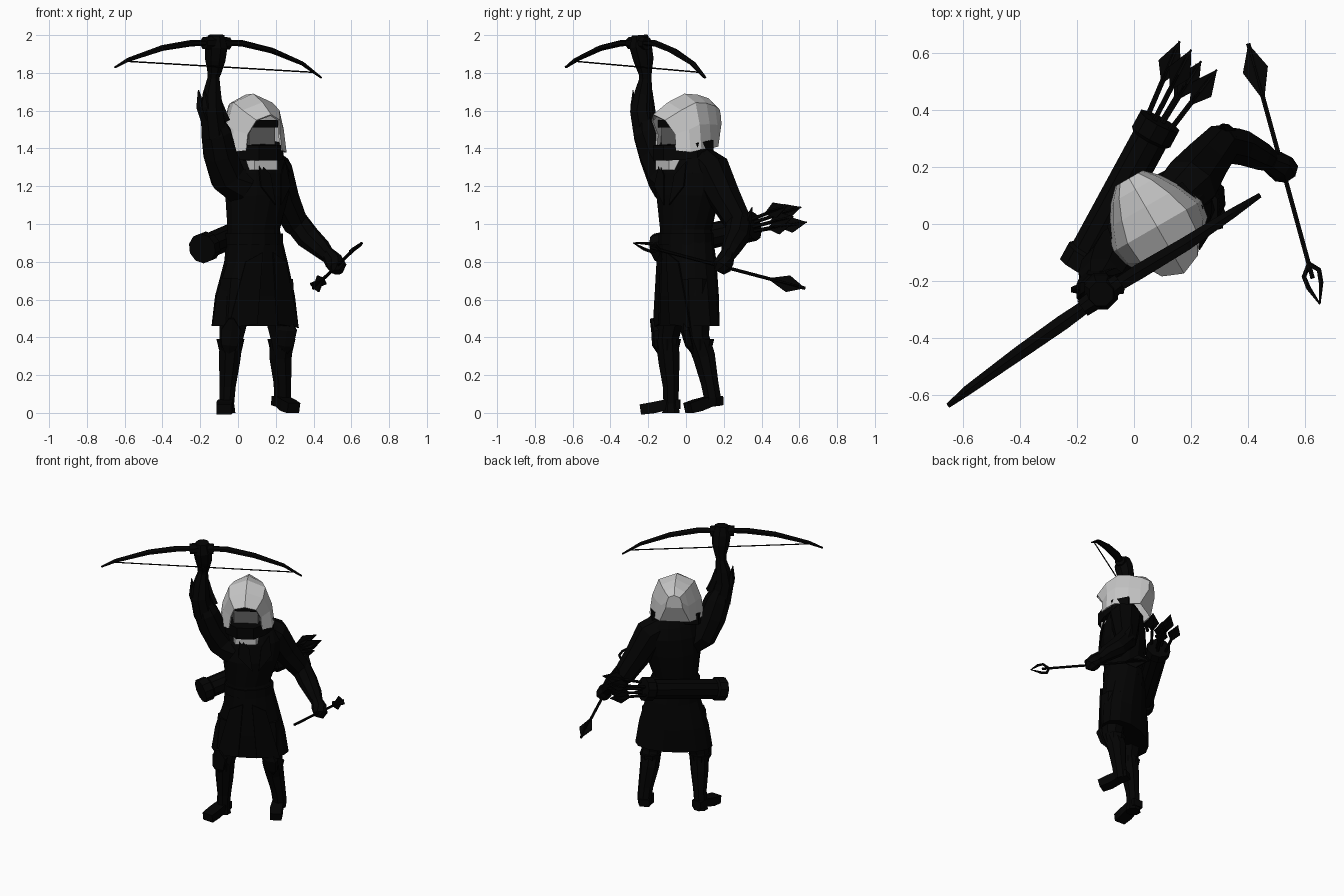
import bpy, bmesh, math
from mathutils import Vector, Matrix

cube = bpy.data.objects.get("Cube")
if cube:
    bpy.data.objects.remove(cube, do_unlink=True)


def material(name, value):
    m = bpy.data.materials.new(name)
    m.use_nodes = True
    col = (value, value, value, 1)
    m.diffuse_color = col
    m.node_tree.nodes["Principled BSDF"].inputs["Base Color"].default_value = col
    return m


BLACK = material("black cloth", 0.001)
PALE = material("pale hood", 0.57)
GREY = material("grey face", 0.12)


def loft(name, rings, mat=BLACK, closed=True, caps=True, mx=None):
    """Skin a list of equally long point rings."""
    bm = bmesh.new()
    vs = [[bm.verts.new(p) for p in r] for r in rings]
    n = len(rings[0])
    for a, b in zip(vs, vs[1:]):
        for i in range(n if closed else n - 1):
            j = (i + 1) % n
            bm.faces.new((a[i], a[j], b[j], b[i]))
    if caps:
        bm.faces.new(vs[0])
        bm.faces.new(vs[-1])
    bmesh.ops.recalc_face_normals(bm, faces=bm.faces)
    if mx:
        bm.transform(mx)
    me = bpy.data.meshes.new(name)
    bm.to_mesh(me)
    bm.free()
    me.materials.append(mat)
    ob = bpy.data.objects.new(name, me)
    bpy.context.collection.objects.link(ob)
    return ob


def limb(name, path, radii, sides=8, flat=1.0, ref=(0, 0, 1)):
    """Tapered tube along a path; flat scales it along the ref direction."""
    pts = [Vector(p) for p in path]
    rings = []
    for i, p in enumerate(pts):
        t = (pts[min(i + 1, len(pts) - 1)] - pts[max(i - 1, 0)]).normalized()
        side = t.cross(Vector(ref)).normalized()
        up = side.cross(t)
        r = radii[i]
        rings.append([p + side * r * math.cos(a) + up * r * flat * math.sin(a)
                      for a in (math.tau * (k + .5) / sides for k in range(sides))])
    return loft(name, rings)


def ellipse(z, cx, cy, a, b, deg, n=14):
    rot = Matrix.Rotation(math.radians(deg), 3, 'Z')
    return [Vector((cx, cy, z)) + rot @ Vector((a * math.cos(t), b * math.sin(t), 0))
            for t in (math.tau * k / n for k in range(n))]


def plate(name, outline, thick=0.008):
    """Thin sheet from an outline of points."""
    ps = [Vector(p) for p in outline]
    nrm = (ps[1] - ps[0]).cross(ps[2] - ps[0]).normalized() * thick / 2
    return loft(name, [[p - nrm for p in ps], [p + nrm for p in ps]])


def vanes(name, start, end, width):
    """Two crossed diamond feathers."""
    a, b = Vector(start), Vector(end)
    t = (b - a).normalized()
    s = t.cross(Vector((0, 0, 1))).normalized()
    for k, w in enumerate((s, s.cross(t))):
        mid = a.lerp(b, .45)
        plate(f"{name}_{k}", [a, mid + w * width, b, mid - w * width])


# Coat, twisting from hips to shoulders
coat = [ellipse(*s) for s in (
    (.46, .09, .01, .255, .135, 28), (.62, .09, .01, .23, .14, 28),
    (.8, .095, .01, .178, .14, 32), (.97, .083, 0, .148, .13, 40),
    (1.15, .1, .01, .19, .15, 45), (1.27, .105, .025, .2, .14, 45),
    (1.35, .1, .03, .18, .11, 45), (1.41, .095, .025, .11, .09, 40))]
loft("coat", coat)
loft("belt", [ellipse(z, .086, 0, .162, .137, 38) for z in (.89, .95)])
# Coat front flaps and lapels, mirrored over the body's own centre line
body = Matrix.Translation((.1, .01, 0)) @ Matrix.Rotation(math.radians(45), 4, 'Z')
hips = Matrix.Translation((.09, .01, 0)) @ Matrix.Rotation(math.radians(28), 4, 'Z')
for s, side in ((-1, "right"), (1, "left")):
    plate(f"{side}_lapel", [body @ Vector(p) for p in (
        (s * .02, -.16, 1.1), (s * .11, -.14, 1.2), (s * .1, -.11, 1.33), (s * .04, -.14, 1.26))])
    plate(f"{side}_coat_flap", [hips @ Vector(p) for p in (
        (s * .03, -.145, .85), (s * .12, -.12, .8), (s * .21, -.095, .45), (s * .06, -.14, .47))])

# Legs
limb("right_leg", [(-.0, -.06, .7), (-.02, -.08, .52), (-.035, -.1, .4), (-.045, -.09, .27),
                   (-.055, -.08, .14), (-.06, -.08, .05), (-.06, -.08, 0)],
     [.1, .085, .068, .06, .046, .043, .05], ref=(0, 1, 0))
limb("left_leg", [(.2, .05, .7), (.22, .05, .52), (.235, .06, .4), (.225, .095, .3),
                  (.235, .125, .16), (.235, .14, .08), (.23, .14, .04)],
     [.1, .085, .068, .064, .05, .048, .045], ref=(0, 1, 0))
limb("right_foot", [(-.062, -.03, .045), (-.066, -.1, .045), (-.072, -.17, .028), (-.075, -.24, .018)],
     [.05, .055, .06, .055], 4, .7)
limb("left_foot", [(.205, .185, .065), (.235, .12, .06), (.265, .06, .04), (.295, .01, .025)],
     [.045, .052, .058, .052], 4, .75)
limb("right_knee_guard", [(-.035, -.185, .5), (-.035, -.155, .44), (-.045, -.155, .36), (-.05, -.13, .29)],
     [.015, .06, .05, .01], 6, .5, (0, 1, 0))
limb("left_knee_guard", [(.26, -.01, .5), (.26, 0, .44), (.25, .02, .36), (.24, .05, .3)],
     [.015, .06, .05, .01], 6, .5, (0, 1, 0))
for name, x, y in (("right", -.04, -.1), ("left", .23, .075)):
    loft(f"{name}_boot_cuff", [ellipse(.33, x, y, .06, .06, 0, 8), ellipse(.39, x, y, .074, .074, 0, 8)])

# Raised right arm
limb("right_sleeve", [(.02, -.07, 1.2), (-.055, -.11, 1.25), (-.095, -.16, 1.37), (-.115, -.2, 1.48), (-.13, -.215, 1.55)],
     [.11, .1, .095, .085, .055], ref=(0, 1, 0))
limb("right_forearm", [(-.125, -.21, 1.46), (-.14, -.235, 1.6), (-.138, -.225, 1.69), (-.13, -.215, 1.77),
                       (-.125, -.22, 1.88)], [.07, .066, .052, .035, .042], ref=(0, 1, 0))
limb("right_glove", [(-.125, -.215, 1.79), (-.12, -.225, 1.87), (-.115, -.24, 1.94), (-.115, -.245, 2)],
     [.036, .058, .064, .045], ref=(0, 1, 0))
for k, (x, y) in enumerate(((-.2, -.23), (-.17, -.28), (-.1, -.18))):
    limb(f"bracer_fin_{k}", [(x + .03, y + .01, 1.54), (x, y, 1.62), (x - .01, y, 1.71)],
         [.03, .026, .003], 5, .6, (0, 1, 0))

# Lowered left arm
limb("left_sleeve", [(.13, .06, 1.34), (.19, .135, 1.28), (.24, .205, 1.14), (.305, .28, 1.0), (.35, .28, .95)],
     [.09, .105, .088, .072, .05], ref=(0, 1, 0))
limb("left_forearm", [(.3, .28, 1.02), (.37, .27, .93), (.44, .24, .87), (.49, .215, .815)],
     [.068, .066, .053, .035])
limb("left_glove", [(.47, .22, .85), (.505, .205, .805), (.525, .19, .775), (.525, .175, .745)],
     [.035, .05, .052, .03])
limb("left_elbow_fin", [(.33, .3, .93), (.32, .33, 1.02), (.31, .35, 1.09)], [.03, .035, .003], 5, .6, (0, 1, 0))

# Bow and string
limb("bow", [(-.65, -.635, 1.83), (-.58, -.58, 1.87), (-.4, -.45, 1.932), (-.25, -.345, 1.957),
             (-.115, -.25, 1.96), (.02, -.165, 1.957), (.18, -.07, 1.918), (.34, .035, 1.85), (.44, .1, 1.775)],
     [.01, .02, .028, .031, .024, .031, .028, .02, .01], 6, .55)
limb("bow_grip", [(-.18, -.295, 1.957), (-.115, -.25, 1.96), (-.05, -.205, 1.955)], [.034, .04, .034], 8)
limb("bow_string", [(-.6, -.595, 1.862), (.4, .07, 1.803)], [.004, .004], 5)

# Arrow held in the left hand, with an open loop head
tail, tip = Vector((.4, .63, .66)), Vector((.65, -.28, .9))
limb("held_arrow_shaft", [tail, tip.lerp(tail, .1)], [.009, .009], 6)
vanes("held_arrow_feather", tail, tail.lerp(tip, .22), .045)
fwd = (tip - tail).normalized()
across = Vector((1, 0, .7))
across = (across - fwd * across.dot(fwd)).normalized()
root = tip - fwd * .15
for s in (-1, 1):
    limb(f"arrow_head_edge_{s}", [root, root + fwd * .035 + across * s * .034,
                                  root + fwd * .08 + across * s * .028, tip], [.009, .009, .009, .003], 5)

# Quiver with spare arrows
q0, q1 = Vector((-.19, -.155, .87)), Vector((.09, .36, .99))
stations = (0, .1, .12, .88, .9, 1)
limb("quiver", [q0.lerp(q1, t) for t in stations], [.08, .08, .068, .068, .08, .08], 10)
for k, end in enumerate(((.16, .64, 1.01), (.2, .61, 1.09), (.235, .57, 1.04), (.29, .54, 1.1), (.22, .56, 1.0))):
    end = Vector(end)
    root = q1.lerp(q0, .1) + (end - Vector((.22, .58, 1.05))) * .5
    limb(f"spare_arrow_{k}", [root, end.lerp(root, .1)], [.01, .01], 5)
    vanes(f"spare_feather_{k}", end.lerp(root, .5), end, .042)

# Head, turned part way
head = Matrix.Translation((.075, 0, 0)) @ Matrix.Rotation(math.radians(30), 4, 'Z')


def arch(y, w, low, top, brow=0):
    """Tent-shaped hood section, wide at the hem; brow leans its crown forward."""
    h = top - low
    half = [(w, y, low), (w * .9, y, low + h * .45), (w * .66, y - brow * .6, low + h * .84)]
    return [(-x, d, z) for x, d, z in half] + [(0, y - brow, top)] + half[::-1]


back = arch(.14, .1, 1.41, 1.665)
hood = loft("hood", [arch(*a) for a in (
    (-.125, .11, 1.39, 1.58, .075), (-.07, .17, 1.38, 1.645, .04), (-.01, .18, 1.395, 1.69),
    (.07, .145, 1.4, 1.685))] + [back], PALE, closed=False, caps=False, mx=head)
hood.modifiers.new("thickness", 'SOLIDIFY').thickness = .01
loft("hood_back", [back, arch(.185, .055, 1.53, 1.62)], PALE, mx=head)
loft("face", [[(s * w, y, z) for s, w, y in ((-1, .08, -.105), (1, .08, -.105), (1, .1, -.01), (-1, .1, -.01))]
              for z in (1.36, 1.53)], GREY, mx=head)
loft("eye_band", [[(x, y, z) for x, y in ((-.09, -.118), (.09, -.118), (.1, -.03), (-.1, -.03))]
                  for z in (1.512, 1.55)], mx=head)

# Mask across the mouth, rising along the cheeks to the nape
mask = [(-.15, .08, 1.41), (-.17, -.03, 1.385), (-.13, -.1, 1.385), (-.055, -.17, 1.38),
        (.055, -.17, 1.38), (.13, -.1, 1.385), (.175, -.03, 1.395), (.155, .08, 1.41)]
loft("mask", [[(x, y, z + dz) for x, y, z in mask] for dz in (-.045, .035)], mx=head)
# Pale collar under the chin
loft("pale_collar", [[(x, y, z) for x, y in ((-.09, -.08), (-.07, -.145), (.07, -.145), (.09, -.08))]
                     for z in (1.285, 1.35)], PALE, mx=head)
limb("neck_wrap", [(.1, .02, 1.3), (.1, .01, 1.4)], [.115, .1], 10, ref=(0, 1, 0))
